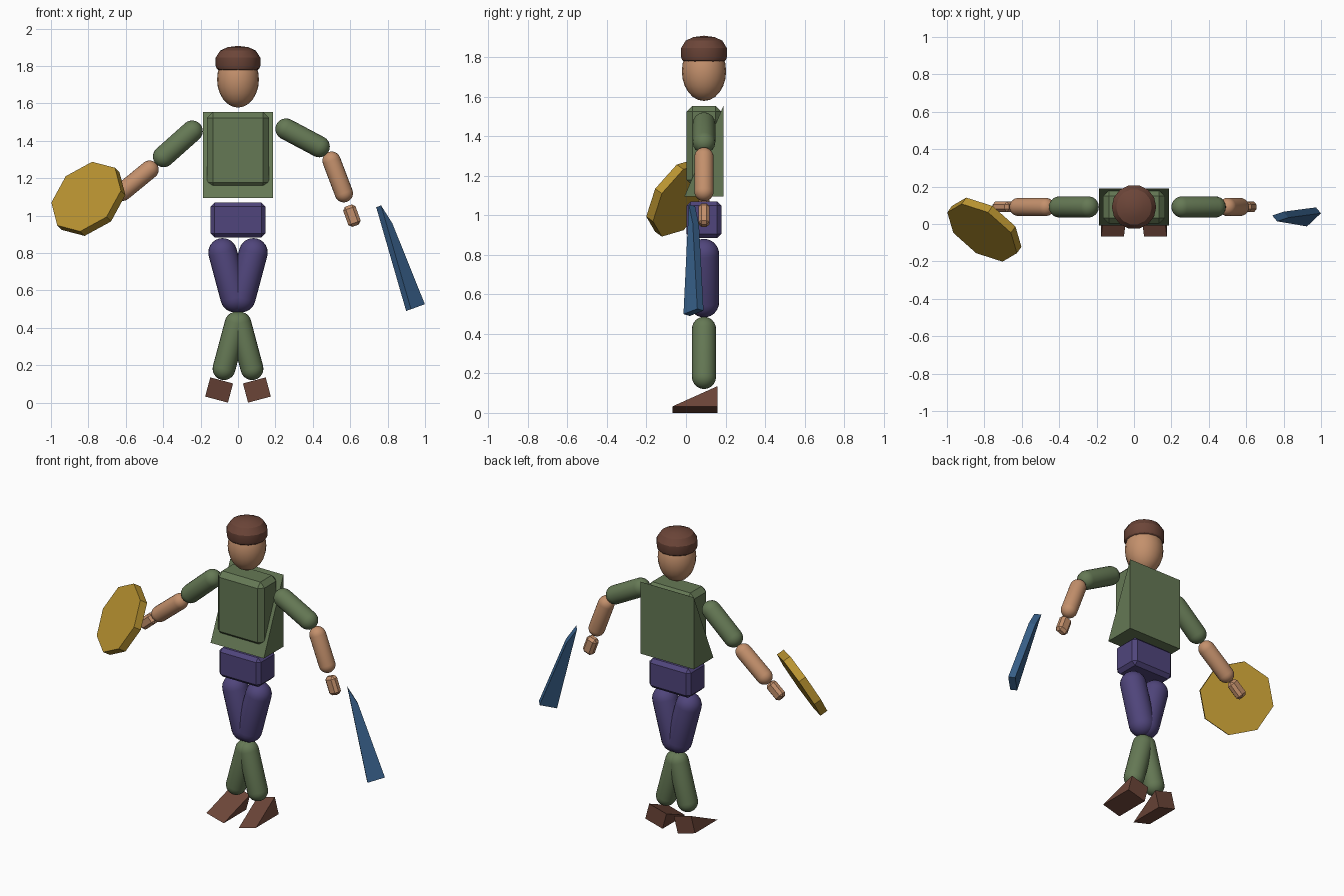
import bpy, bmesh, math
from mathutils import Vector, Matrix

if "Cube" in bpy.data.objects:
    bpy.data.objects.remove(bpy.data.objects["Cube"])

Y = 0.091  # depth of the body's centre plane


def mat(name, rgb):
    m = bpy.data.materials.new(name)
    m.diffuse_color = (*rgb, 1)
    m.use_nodes = True
    m.node_tree.nodes["Principled BSDF"].inputs["Base Color"].default_value = m.diffuse_color
    return m


GREEN = mat("green cloth", (0.13, 0.19, 0.09))
PURPLE = mat("purple cloth", (0.08, 0.06, 0.20))
SKIN = mat("skin", (0.55, 0.28, 0.15))
BROWN = mat("brown", (0.15, 0.06, 0.04))
GOLD = mat("gold", (0.48, 0.29, 0.03))
BLUE = mat("blue", (0.04, 0.12, 0.26))


def finish(name, bm, material, matrix=None, smooth=None):
    if matrix is not None:
        bm.transform(matrix)
    bmesh.ops.recalc_face_normals(bm, faces=bm.faces)
    me = bpy.data.meshes.new(name)
    bm.to_mesh(me)
    bm.free()
    ob = bpy.data.objects.new(name, me)
    bpy.context.collection.objects.link(ob)
    me.materials.append(material)
    if smooth:
        bpy.ops.object.select_all(action='DESELECT')
        bpy.context.view_layer.objects.active = ob
        ob.select_set(True)
        bpy.ops.object.shade_smooth_by_angle(angle=math.radians(smooth))
    return ob


def lathe(name, profile, material, matrix, sides=20, smooth=40):
    """Spin (radius, z) points that start and end on the axis."""
    bm = bmesh.new()
    verts = [bm.verts.new((r, 0, z)) for r, z in profile]
    edges = [bm.edges.new(p) for p in zip(verts, verts[1:])]
    bmesh.ops.spin(bm, geom=verts + edges, axis=(0, 0, 1), cent=(0, 0, 0),
                   angle=math.tau, steps=sides)
    bmesh.ops.remove_doubles(bm, verts=bm.verts, dist=1e-4)
    return finish(name, bm, material, matrix, smooth)


def capsule(name, a, b, r, material):
    a, b = Vector((a[0], Y, a[1])), Vector((b[0], Y, b[1]))
    d = b - a
    arc = [i * math.pi / 12 for i in range(7)]
    prof = [(r * math.sin(t), -r * math.cos(t)) for t in arc]
    prof += [(p, d.length - z) for p, z in reversed(prof)]
    m = Matrix.Translation(a) @ d.to_track_quat('Z', 'Y').to_matrix().to_4x4()
    lathe(name, prof, material, m)


def box(name, size, loc, bevel, material, tilt=0):
    bm = bmesh.new()
    bmesh.ops.create_cube(bm, size=1, matrix=Matrix.Diagonal((*size, 1)))
    bmesh.ops.bevel(bm, geom=bm.edges[:], offset=bevel, segments=1, affect='EDGES')
    finish(name, bm, material, Matrix.Translation(loc) @ Matrix.Rotation(tilt, 4, 'Y'))


def prism(name, points, depth, material, matrix=None):
    """Extrude a closed outline by the depth vector."""
    bm = bmesh.new()
    face = bm.faces.new([bm.verts.new(p) for p in points])
    new = bmesh.ops.extrude_face_region(bm, geom=[face])["geom"]
    bmesh.ops.translate(bm, vec=depth,
                        verts=[v for v in new if isinstance(v, bmesh.types.BMVert)])
    bm.faces.ensure_lookup_table()
    if not any(len(f.verts) == len(points) and f is face for f in bm.faces):
        bm.faces.new([v for v in bm.verts][:len(points)])
    return finish(name, bm, material, matrix)


# Head and cap
arc = [i * math.pi / 12 for i in range(13)]
lathe("head", [(0.112 * math.sin(t), -0.15 * math.cos(t)) for t in arc], SKIN,
      Matrix.Translation((0, Y, 1.728)))
lathe("cap", [(0, 1.755), (0.085, 1.765), (0.113, 1.785), (0.119, 1.80), (0.119, 1.845),
              (0.095, 1.883), (0.055, 1.901), (0, 1.908)], BROWN,
      Matrix.Translation((0, Y, 0)), sides=14, smooth=30)

# Torso with the wedge-shaped tunic back, and hips
box("chest", (0.33, 0.176, 0.405), (0, Y, 1.351), 0.03, GREEN)
prism("tunic_back", [(-0.188, 0.19, 1.555), (-0.188, 0.19, 1.095), (-0.188, -0.008, 1.095)],
      (0.376, 0, 0), GREEN)
box("hips", (0.294, 0.178, 0.186), (0, Y, 0.977), 0.022, PURPLE)

# Legs and wedge shoes
for side, s in (("left", -1), ("right", 1)):
    capsule(side + "_thigh", (s * 0.082, 0.803), (s * 0.017, 0.56), 0.077, PURPLE)
    capsule(side + "_shin", (s * 0.010, 0.425), (s * 0.075, 0.182), 0.061, GREEN)
    prism(side + "_shoe", [(-0.063, 0.16, 0.053), (-0.063, 0.16, -0.053), (-0.063, -0.068, -0.053)],
          (0.126, 0, 0), BROWN,
          Matrix.Translation((s * 0.101, 0, 0.068)) @ Matrix.Rotation(math.radians(-15 * s), 4, 'Y'))

# Arms: shoulder, elbow end, forearm start, forearm end, hand centre, hand tilt
arms = (("right", (0.257, 1.463), (0.434, 1.369), (0.50, 1.294), (0.566, 1.12), (0.609, 1.0), -20),
        ("left", (-0.245, 1.452), (-0.398, 1.316), (-0.473, 1.246), (-0.617, 1.128), (-0.70, 1.06), 50))
for side, a, b, c, d, h, tilt in arms:
    capsule(side + "_upper_arm", a, b, 0.057, GREEN)
    capsule(side + "_forearm", c, d, 0.049, SKIN)
    box(side + "_hand", (0.07, 0.056, 0.114), (h[0], Y, h[1]), 0.016, SKIN, math.radians(tilt))

# Octagonal shield, facing forward, outward and up
n = Vector((-0.5, -0.707, 0.5)).normalized()
u = Vector((1, 0, 1)).normalized()
v = n.cross(u)
centre = Vector((-0.80, -0.03, 1.09))
ring = [i * math.tau / 8 for i in range(8)]
prism("shield", [centre - n * 0.024 + 0.218 * (u * math.cos(t) + v * math.sin(t)) for t in ring],
      n * 0.048, GOLD)

# Blade: tapered with a clipped tip
n = Vector((0.62, -0.754, 0.224)).normalized()
outline = [(0.912, 0.003, 0.495), (0.986, 0.073, 0.522), (0.812, 0.05, 0.955), (0.752, 0.03, 1.05)]
prism("sword_blade", [Vector(p) - n * 0.021 for p in outline], n * 0.042, BLUE)
